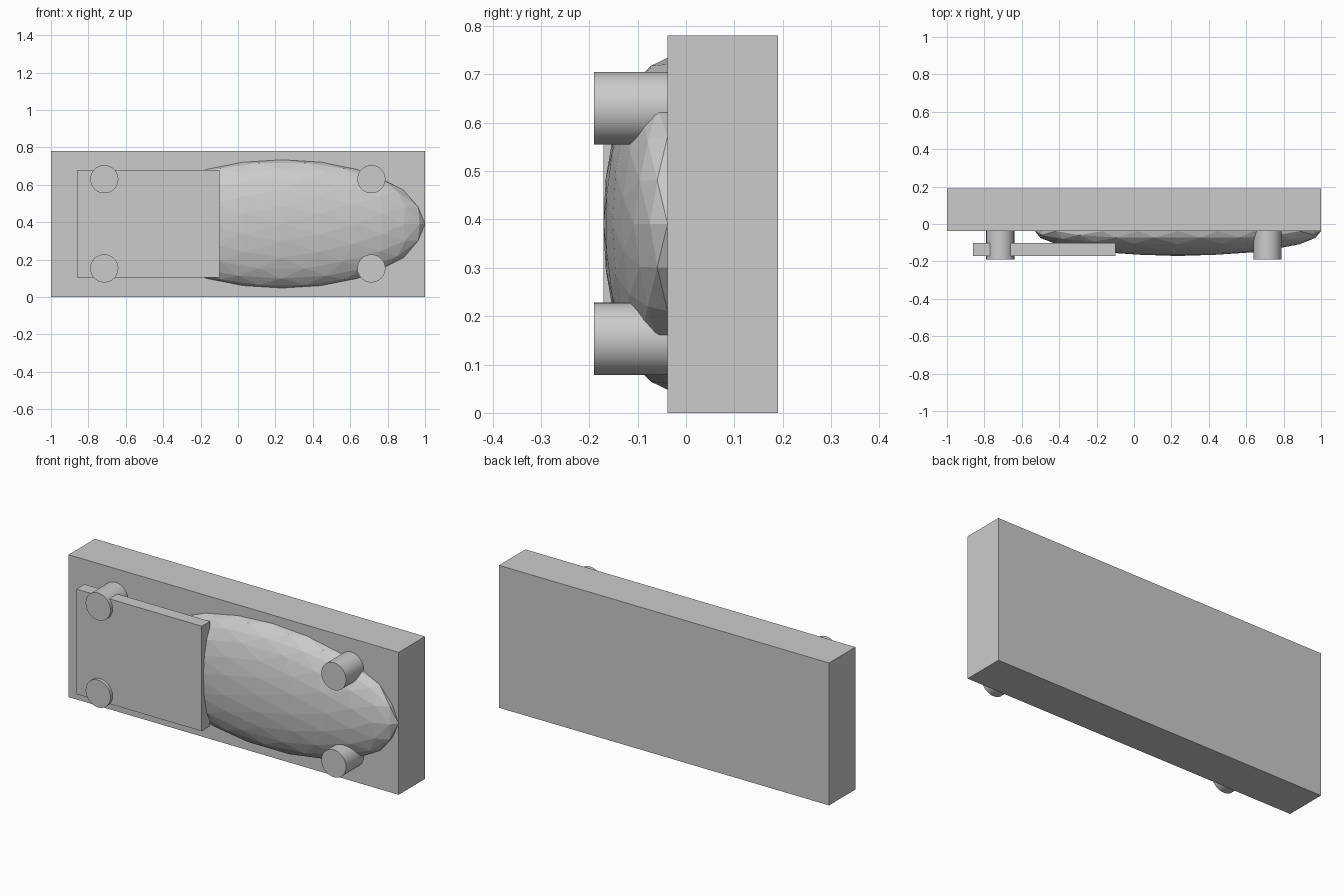
import bpy, bmesh
from mathutils import Matrix, Vector

if "Cube" in bpy.data.objects:
    bpy.data.objects.remove(bpy.data.objects["Cube"])


def add_object(name, bm):
    bmesh.ops.recalc_face_normals(bm, faces=bm.faces[:])
    mesh = bpy.data.meshes.new(name)
    bm.to_mesh(mesh)
    bm.free()
    ob = bpy.data.objects.new(name, mesh)
    bpy.context.collection.objects.link(ob)
    return ob


def box(name, lo, hi):
    lo, hi = Vector(lo), Vector(hi)
    bm = bmesh.new()
    bmesh.ops.create_cube(bm, size=1)
    bmesh.ops.scale(bm, vec=hi - lo, verts=bm.verts)
    bmesh.ops.translate(bm, vec=(lo + hi) / 2, verts=bm.verts)
    return add_object(name, bm)


def post(name, x, z, y0=-0.19, y1=-0.03, r=0.075):
    bm = bmesh.new()
    bmesh.ops.create_cone(bm, cap_ends=True, segments=48, radius1=r, radius2=r, depth=y1 - y0,
                          matrix=Matrix.Translation((x, (y0 + y1) / 2, z))
                          @ Matrix.Rotation(1.5707963, 4, 'X'))
    ob = add_object(name, bm)
    for p in ob.data.polygons:
        p.use_smooth = len(p.vertices) == 4
    for e in ob.data.edges:  # keep the rims sharp
        a, b = (ob.data.vertices[i].co for i in e.vertices)
        e.use_edge_sharp = abs(a.y - b.y) < 1e-4
    return ob


def faceted_dome(name, centre, radii):
    # icosahedron with an edge midpoint on each axis, subdivided twice
    phi = (1 + 5 ** 0.5) / 2
    bm = bmesh.new()
    for s in (-1, 1):
        for t in (-phi, phi):
            for co in ((t, s, 0), (s, 0, t), (0, t, s)):
                bm.verts.new(co)
    bmesh.ops.convex_hull(bm, input=bm.verts[:])
    for _ in range(2):
        bmesh.ops.subdivide_edges(bm, edges=bm.edges[:], cuts=1, use_grid_fill=True)
        for v in bm.verts:
            v.co.normalize()
    bmesh.ops.scale(bm, vec=radii, verts=bm.verts)
    bmesh.ops.translate(bm, vec=centre, verts=bm.verts)
    return add_object(name, bm)


# Backing slab
box("backing_slab", (-1, -0.038, 0), (1, 0.19, 0.78))

# Stretched low-poly dome set into the slab
faceted_dome("dome", (0.235, -0.038, 0.391), (0.765, 0.133, 0.343))

# Flat cover panel on the left
box("cover_panel", (-0.86, -0.171, 0.105), (-0.10, -0.101, 0.68))

# Four corner posts
for side, x in (("left", -0.715), ("right", 0.713)):
    for level, z in (("lower", 0.153), ("upper", 0.63)):
        post(f"{level}_{side}_post", x, z)
